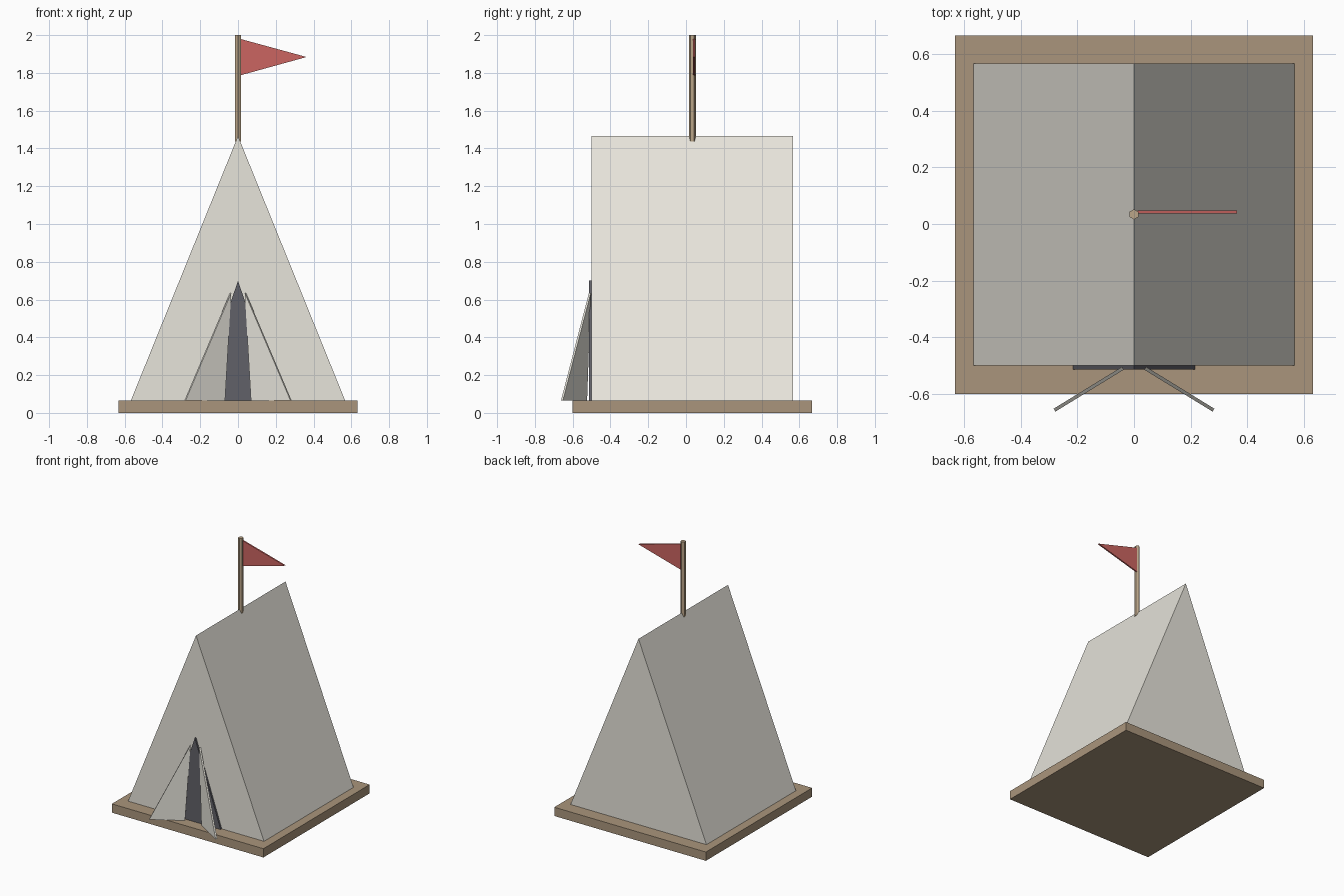
import bpy, bmesh
from math import cos, sin, pi, radians
from mathutils import Vector

if "Cube" in bpy.data.objects:
    bpy.data.objects.remove(bpy.data.objects["Cube"])


def material(name, rgb):
    m = bpy.data.materials.new(name)
    m.diffuse_color = (*rgb, 1)
    m.use_nodes = True
    m.node_tree.nodes["Principled BSDF"].inputs["Base Color"].default_value = m.diffuse_color
    return m


WOOD = material("wood", (0.40, 0.30, 0.20))
POLE = material("pole_wood", (0.50, 0.38, 0.25))
CANVAS = material("canvas", (0.80, 0.78, 0.71))
DARK = material("dark_opening", (0.12, 0.12, 0.14))
RED = material("red_cloth", (0.60, 0.13, 0.12))


def prism(name, points, extrude, mat):
    """Extrude a flat outline along a vector into a closed solid."""
    bm = bmesh.new()
    face = bm.faces.new([bm.verts.new(p) for p in points])
    new = bmesh.ops.extrude_face_region(bm, geom=[face])["geom"]
    bmesh.ops.translate(bm, vec=Vector(extrude),
                        verts=[g for g in new if isinstance(g, bmesh.types.BMVert)])
    bmesh.ops.recalc_face_normals(bm, faces=bm.faces)
    mesh = bpy.data.meshes.new(name)
    bm.to_mesh(mesh)
    bm.free()
    mesh.materials.append(mat)
    obj = bpy.data.objects.new(name, mesh)
    bpy.context.collection.objects.link(obj)
    return obj


# Wooden floor board
F = 0.066
prism("floor_board", [(-0.632, -0.6, 0), (0.632, -0.6, 0), (0.632, 0.666, 0), (-0.632, 0.666, 0)],
      (0, 0, F), WOOD)

# Canvas body
prism("tent_body", [(-0.567, -0.5, F), (0.567, -0.5, F), (0, -0.5, 1.466)], (0, 1.066, 0), CANVAS)

# Dark doorway panel
prism("doorway", [(-0.215, -0.514, F), (0.215, -0.514, F), (0, -0.514, 0.70)], (0, 0.016, 0), DARK)

# Door flaps, swung outwards on each side
A, T = radians(31.5), 0.012
for side, label in ((-1, "left"), (1, "right")):
    outline = [(side * (0.036 + u * cos(A)), -0.514 - u * sin(A), z)
               for u, z in ((0, 0.635), (0.038, F), (0.283, F))]
    prism(label + "_door_flap", outline, (side * T * sin(A), T * cos(A), 0), CANVAS)

# Six-sided flag pole
R, PY = 0.018, 0.034
ring = [(R * sin(i * pi / 3), PY + R * cos(i * pi / 3), 1.436) for i in range(6)]
prism("flag_pole", ring, (0, 0, 0.564), POLE)

# Pennant
prism("pennant", [(0.012, 0.037, 1.98), (0.012, 0.037, 1.787), (0.363, 0.037, 1.884)],
      (0, 0.011, 0), RED)
